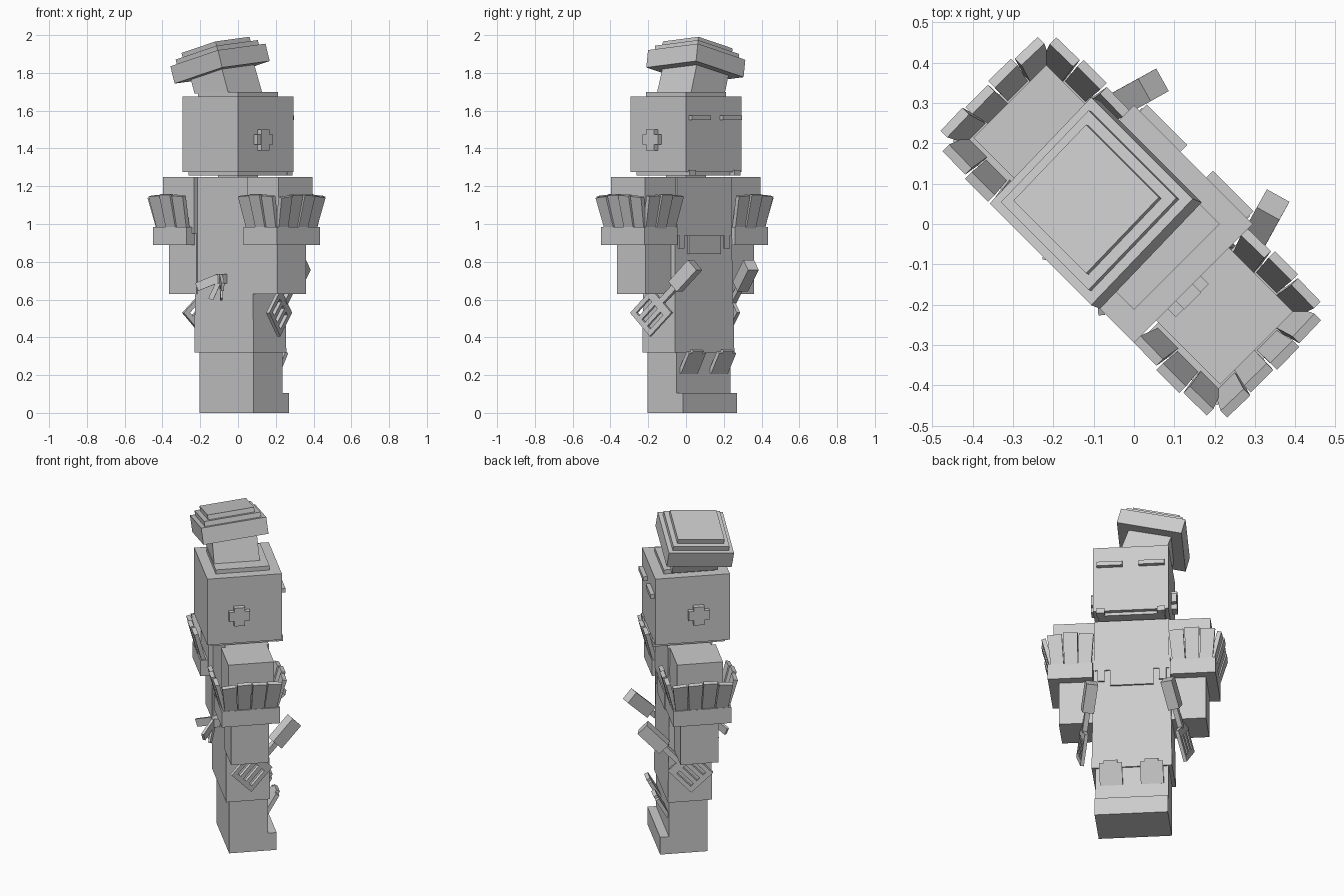
import bpy, bmesh, math
from mathutils import Matrix, Vector

cube = bpy.data.objects.get("Cube")
if cube:
    bpy.data.objects.remove(cube, do_unlink=True)

grey = bpy.data.materials.new("plain grey")
grey.use_nodes = True
COLOUR = (0.6, 0.6, 0.6, 1)
grey.diffuse_color = COLOUR
grey.node_tree.nodes["Principled BSDF"].inputs["Base Color"].default_value = COLOUR

# The figure is built facing +Y, then turned an eighth of a circle
TURN = Matrix.Rotation(math.radians(-45), 4, 'Z')
FLIP = Matrix.Scale(-1, 4, (1, 0, 0))
SIDES = (("left", Matrix.Identity(4)), ("right", FLIP))


def finish(name, bm, m):
    bm.transform(TURN @ m)
    bmesh.ops.recalc_face_normals(bm, faces=bm.faces)
    mesh = bpy.data.meshes.new(name)
    bm.to_mesh(mesh)
    bm.free()
    mesh.materials.append(grey)
    obj = bpy.data.objects.new(name, mesh)
    bpy.context.collection.objects.link(obj)
    return obj


def block(name, x, y, z, m=Matrix.Identity(4), top_x=None, top_y=None):
    """Box between pairs of limits; the top rectangle may differ."""
    top_x, top_y = top_x or x, top_y or y
    bm = bmesh.new()
    rings = []
    for (xa, xb), (ya, yb), h in ((x, y, z[0]), (top_x, top_y, z[1])):
        rings.append([bm.verts.new(p) for p in
                      ((xa, ya, h), (xb, ya, h), (xb, yb, h), (xa, yb, h))])
    lo, hi = rings
    bm.faces.new(lo[::-1])
    bm.faces.new(hi)
    for i in range(4):
        j = (i + 1) % 4
        bm.faces.new((lo[i], lo[j], hi[j], hi[i]))
    return finish(name, bm, m)


# Legs and toes
block("legs", (-.202, .202), (-.085, .131), (0, .36))
block("toes", (-.202, .202), (.12, .18), (0, .105))

# Flared tunic and stepped bib
block("tunic", (-.222, .222), (-.105, .14), (.32, 1.25),
      top_x=(-.207, .207), top_y=(-.105, .125))
block("bib_upper", (-.205, .205), (.10, .136), (.94, 1.25))
block("bib_lower", (-.12, .12), (.10, .142), (.84, .94))
for side, m in SIDES:
    block(side + "_bib_step", (.15, .19), (.10, .140), (.87, .94), m)

# Head with jaw, brows, mouth corners and ear crosses
block("neck", (-.075, .075), (-.075, .075), (1.24, 1.27))
block("jaw", (-.185, .185), (-.185, .185), (1.257, 1.28))
block("head", (-.208, .208), (-.208, .208), (1.275, 1.675))
for side, m in SIDES:
    block(side + "_brow", (.045, .187), (.20, .232), (1.55, 1.575), m)
    block(side + "_mouth_corner", (.145, .19), (.18, .218), (1.258, 1.287), m)
    block(side + "_ear_upright", (.20, .238), (-.062, -.002), (1.39, 1.50), m)
    block(side + "_ear_bar", (.20, .236), (-.09, .026), (1.42, 1.475), m)

# Lopsided hat
block("hat_band", (-.15, .15), (-.15, .15), (1.67, 1.70))
block("hat_stem", (-.18, .074), (-.145, .11), (1.69, 1.86),
      top_x=(-.24, .015), top_y=(-.15, .10))
tilt = (Matrix.Translation((-.115, -.035, 1.895))
        @ Matrix.Rotation(math.radians(-13.5), 4, 'Y')
        @ Matrix.Rotation(math.radians(5.5), 4, 'X'))
for name, half, z in (("hat_crown", .183, (-.095, 0)),
                      ("hat_tier_lower", .158, (-.01, .028)),
                      ("hat_tier_upper", .131, (.02, .055))):
    block(name, (-half, half), (-half, half), z, tilt)


# A row of leaf flaps along one edge of a cuff
def flap_row(name, centre, yaw, count, pitch, side_m):
    for i in range(count):
        k = i - (count - 1) / 2
        m = (side_m @ Matrix.Translation(centre)
             @ Matrix.Rotation(math.radians(yaw), 4, 'Z')
             @ Matrix.Translation((k * pitch, 0, 0))
             @ Matrix.Rotation(math.radians(-15), 4, 'X')
             @ Matrix.Rotation(math.radians(4 * k), 4, 'Y'))
        h = .19 - .008 * abs(k)
        out = .006 * (i % 2)
        w = pitch * .47
        block(f"{name}_{i + 1}", (-w, w), (out - .012, out + .012),
              (-.01, h), m, top_x=(-w * 1.15, w * 1.15))


# Arms, cuffs and shoulder flaps
for side, m in SIDES:
    block(side + "_forearm", (.20, .406), (-.11, .102), (.63, .95), m)
    block(side + "_sleeve", (.20, .432), (-.13, .125), (.95, 1.25), m)
    block(side + "_cuff", (.215, .463), (-.172, .152), (.89, .985), m)
    flap_row(side + "_outer_flap", (.44, -.008, .975), -90, 4, .073, m)
    flap_row(side + "_front_flap", (.335, .133, .975), 0, 3, .075, m)
    flap_row(side + "_back_flap", (.335, -.15, .975), 180, 3, .075, m)

# Knee flaps leaning forward at the top
for side, m in SIDES:
    lean = (m @ Matrix.Translation((.113, .132, .21))
            @ Matrix.Rotation(math.radians(-30), 4, 'X'))
    block(side + "_knee_flap", (-.063, .063), (-.016, .006), (0, .125), lean)
    block(side + "_knee_flap_tip", (-.038, .038), (-.016, .006), (.125, .14), lean)

# Slotted spatulas hung slanting at each hip: z runs along the handle
along = Vector((-.20, .69, .69)).normalized()
across = Vector((-.19, .67, -.70))
across = (across - along * across.dot(along)).normalized()
face = along.cross(across)
hang = Matrix((across, face, along)).transposed().to_4x4()
hang.translation = (.283, .025, .53)
for side, m in SIDES:
    s = m @ hang
    for i in range(4):
        c = -.0735 + i * .049
        block(f"{side}_spatula_bar_{i + 1}", (c - .0125, c + .0125),
              (-.01, .01), (-.088, .088), s)
    for end, z in (("tip", (-.09, -.062)), ("heel", (.045, .09))):
        block(f"{side}_spatula_{end}", (-.086, .086), (-.01, .01), z, s)
    block(side + "_spatula_neck", (-.016, .016), (-.014, .014), (.08, .21), s)
    block(side + "_spatula_grip", (-.037, .037), (-.032, .032), (.20, .365), s)

# Bow tied at the back: loops and tails splay away from the knot
block("bow_knot", (-.022, .022), (-.145, -.10), (.685, .735))
for side, m in SIDES:
    base = (m @ Matrix.Translation((0, -.13, .715))
            @ Matrix.Rotation(math.radians(-40), 4, 'Z'))
    loop = base @ Matrix.Rotation(math.radians(22), 4, 'Y')
    block(side + "_bow_loop", (.01, .135), (-.008, .008), (-.02, .025), loop)
    tail = base @ Matrix.Rotation(math.radians(65), 4, 'Y')
    block(side + "_bow_tail", (.01, .125), (-.006, .006), (-.013, .013), tail)
